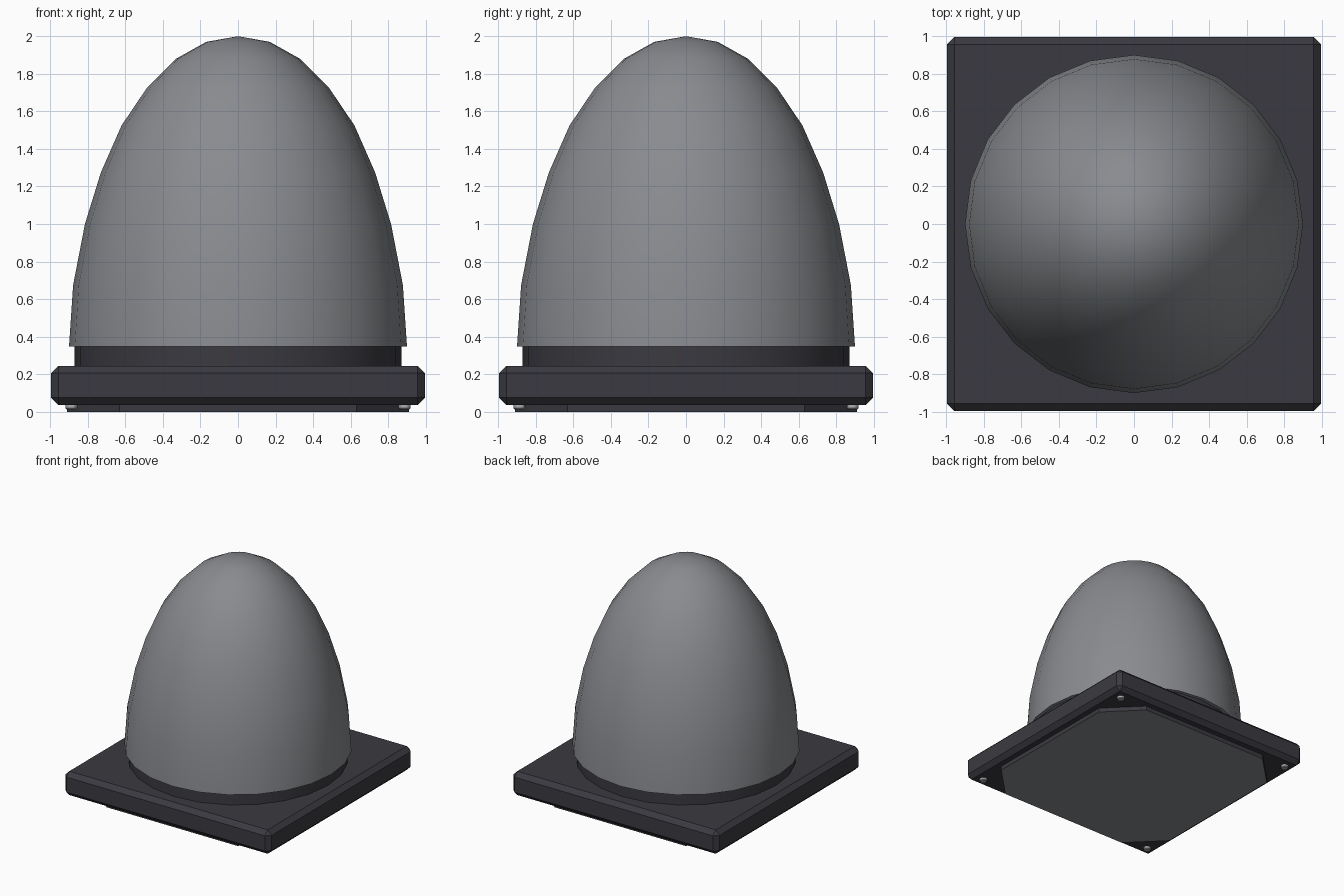
import bpy, bmesh, math

if "Cube" in bpy.data.objects:
    bpy.data.objects.remove(bpy.data.objects["Cube"])

def material(name, rgb):
    m = bpy.data.materials.new(name)
    m.diffuse_color = (*rgb, 1)
    m.use_nodes = True
    m.node_tree.nodes["Principled BSDF"].inputs["Base Color"].default_value = m.diffuse_color
    return m

DARK = material("dark plastic", (0.044, 0.042, 0.052))
GREY = material("grey", (0.25, 0.258, 0.275))
METAL = material("screw metal", (0.42, 0.43, 0.44))

def finish(name, bm, mats, smooth=None):
    bmesh.ops.recalc_face_normals(bm, faces=bm.faces[:])
    me = bpy.data.meshes.new(name)
    bm.to_mesh(me)
    bm.free()
    for m in mats:
        me.materials.append(m)
    ob = bpy.data.objects.new(name, me)
    bpy.context.collection.objects.link(ob)
    if smooth:
        bpy.context.view_layer.objects.active = ob
        ob.select_set(True)
        bpy.ops.object.shade_smooth_by_angle(angle=math.radians(smooth))
        ob.select_set(False)
    return ob

def lathe(name, profile, mat, n=24, centre=(0, 0), smooth=40):
    """Closed solid of revolution from (radius, height) points, bottom to top."""
    bm = bmesh.new()
    rings = []
    for r, z in profile:
        if r == 0:
            rings.append([bm.verts.new((*centre, z))] * n)
        else:
            rings.append([bm.verts.new((centre[0] + r * math.cos(2 * math.pi * i / n),
                                        centre[1] + r * math.sin(2 * math.pi * i / n), z))
                          for i in range(n)])
    for a, b in zip(rings, rings[1:]):
        for i in range(n):
            j = (i + 1) % n
            vs = list(dict.fromkeys([a[i], a[j], b[j], b[i]]))
            bm.faces.new(vs)
    for ring in (rings[0], rings[-1]):
        if ring[0] is not ring[1]:
            bm.faces.new(ring)
    return finish(name, bm, [mat], smooth)

# Dome and the collar it sits on
lathe("dome", [(0.9, 0.347), (0.878, 0.675), (0.815, 1.0), (0.73, 1.275), (0.62, 1.525),
               (0.483, 1.728), (0.33, 1.88), (0.169, 1.97), (0, 2.0)], GREY)
lathe("collar", [(0.87, 0.24), (0.87, 0.35)], DARK)

# Square base with chamfered edges
bm = bmesh.new()
bmesh.ops.create_cube(bm, size=1)
for v in bm.verts:
    v.co = (v.co.x * 1.99, v.co.y * 1.99, 0.141 + v.co.z * 0.208)
bmesh.ops.bevel(bm, geom=bm.edges[:], offset=0.038, segments=1, affect='EDGES')
finish("base", bm, [DARK])

# Foot pad with cut corners: dark sides, grey underside
bm = bmesh.new()
h, c = 0.91, 0.63
outline = [(h, -c), (h, c), (c, h), (-c, h), (-h, c), (-h, -c), (-c, -h), (c, -h)]
low = [bm.verts.new((x, y, 0)) for x, y in outline]
high = [bm.verts.new((x, y, 0.04)) for x, y in outline]
bm.faces.new(low).material_index = 1
bm.faces.new(high)
for i in range(8):
    j = (i + 1) % 8
    bm.faces.new((low[i], low[j], high[j], high[i]))
finish("foot_pad", bm, [DARK, GREY])

# Corner screws
for sx in (-1, 1):
    for sy in (-1, 1):
        lathe("screw", [(0.025, 0.013), (0.031, 0.019), (0.031, 0.04)], METAL, 12,
              (sx * 0.887, sy * 0.887), 30)
